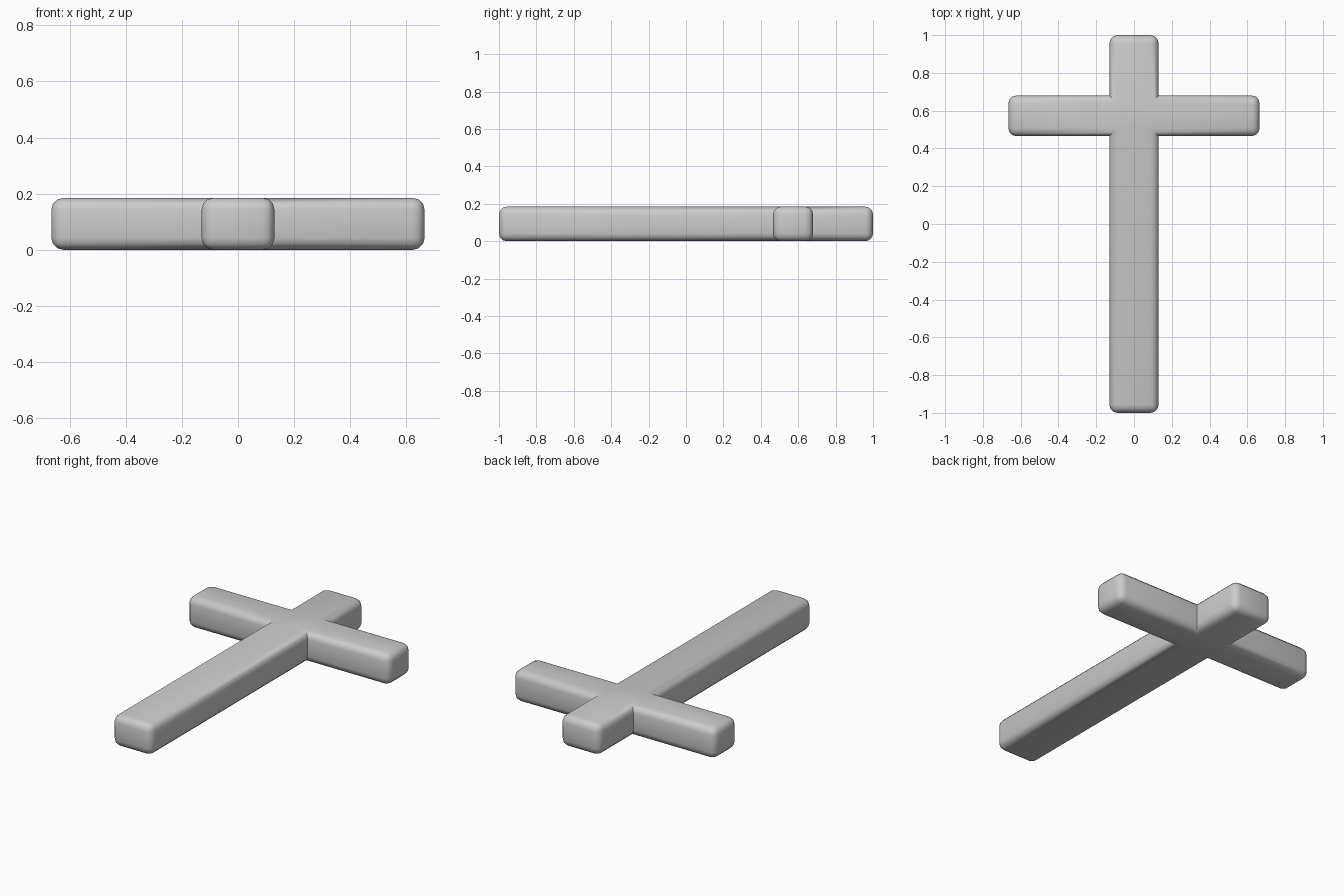
import bpy, bmesh, math

if "Cube" in bpy.data.objects:
    bpy.data.objects.remove(bpy.data.objects["Cube"])

HEIGHT = 0.185
POST, ARM = 0.13, 0.665          # half widths
Y0, Y1 = 0.465, 0.68             # crossbar extent along y

# Right half of the outline, mirrored for the left
half = [(POST, -1), (POST, Y0), (ARM, Y0), (ARM, Y1), (POST, Y1), (POST, 1)]
outline = half + [(-x, y) for x, y in reversed(half)]

bm = bmesh.new()
base = bm.faces.new([bm.verts.new((x, y, 0)) for x, y in outline])
ext = bmesh.ops.extrude_face_region(bm, geom=[base])
top = [g for g in ext["geom"] if isinstance(g, bmesh.types.BMVert)]
bmesh.ops.translate(bm, verts=top, vec=(0, 0, HEIGHT))
# keep exactly one bottom cap
if not any(all(abs(v.co.z) < 1e-6 for v in f.verts) for f in bm.faces):
    bm.faces.new([v for v in bm.verts if abs(v.co.z) < 1e-6][:len(outline)])
bmesh.ops.recalc_face_normals(bm, faces=bm.faces[:])


# Round every edge except the four inner upright corners
def is_inner(e):
    a, b = e.verts
    upright = abs(a.co.z - b.co.z) > 0.1
    return upright and abs(abs(a.co.x) - POST) < 1e-4 and abs(a.co.y) < 0.9


edges = [e for e in bm.edges if not is_inner(e)]
bmesh.ops.bevel(bm, geom=edges, offset=0.042, offset_type='OFFSET',
                segments=3, profile=0.5, affect='EDGES', clamp_overlap=True)

mesh = bpy.data.meshes.new("cross")
bm.to_mesh(mesh)
bm.free()
cross = bpy.data.objects.new("cross", mesh)
bpy.context.collection.objects.link(cross)

# Smooth rounded edges, crisp inner corners
bpy.context.view_layer.objects.active = cross
cross.select_set(True)
bpy.ops.object.shade_smooth_by_angle(angle=math.radians(40))
